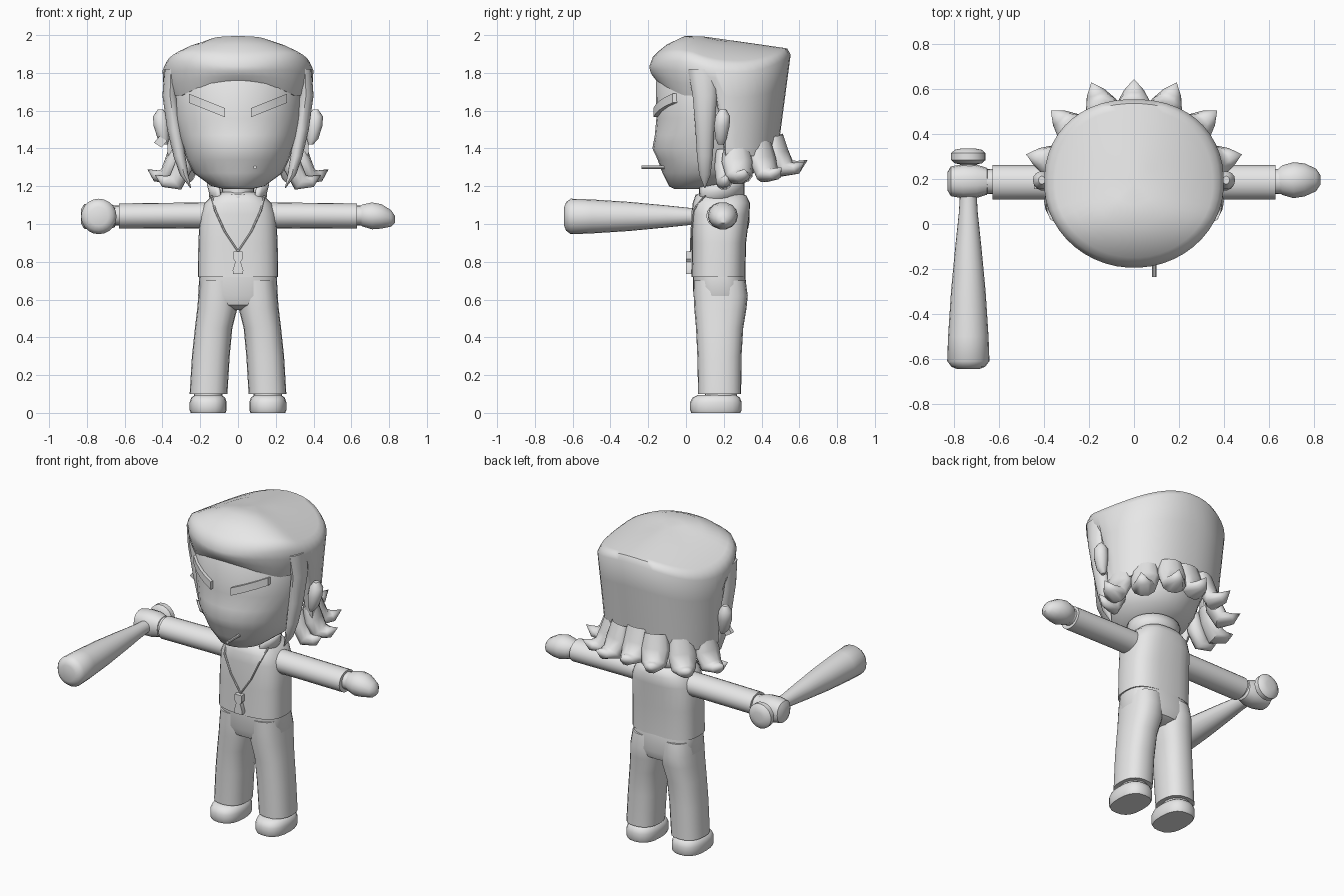
import bpy, bmesh, math
from mathutils import Vector, Matrix

grey = bpy.data.materials.new("plain grey")
grey.diffuse_color = (0.8, 0.8, 0.8, 1)


def spow(v, p):
    return math.copysign(abs(v) ** (2 / p), v)


def skin(name, rings, mirror=False, caps=True, angle=40, solid=0, closed=True):
    """Bridge a list of point rings into one surface."""
    bm = bmesh.new()
    vs = [[bm.verts.new(p) for p in r] for r in rings]
    n = len(vs[0])
    for r0, r1 in zip(vs, vs[1:]):
        for i in range(n if closed else n - 1):
            j = (i + 1) % n
            bm.faces.new((r0[i], r0[j], r1[j], r1[i]))
    if caps:
        bm.faces.new(vs[0])
        bm.faces.new(vs[-1])
    bmesh.ops.remove_doubles(bm, verts=bm.verts, dist=0.0005)
    bmesh.ops.recalc_face_normals(bm, faces=bm.faces)
    me = bpy.data.meshes.new(name)
    bm.to_mesh(me)
    bm.free()
    me.materials.append(grey)
    ob = bpy.data.objects.new(name, me)
    bpy.context.collection.objects.link(ob)
    bpy.ops.object.select_all(action='DESELECT')
    ob.select_set(True)
    bpy.context.view_layer.objects.active = ob
    bpy.ops.object.shade_smooth_by_angle(angle=math.radians(angle))
    if solid:
        ob.modifiers.new("thickness", 'SOLIDIFY').thickness = solid
    if mirror:
        ob.modifiers.new("mirror", 'MIRROR')
    return ob


def loft(name, rows, axis='z', n=20, p=2, phase=0, **kw):
    """Rows are (position on axis, centre a, centre b, radius a, radius b)."""
    rings = []
    for t, ca, cb, ra, rb in rows:
        ring = []
        for i in range(n):
            w = 2 * math.pi * i / n + phase
            a, b = ca + ra * spow(math.cos(w), p), cb + rb * spow(math.sin(w), p)
            ring.append({'x': (t, a, b), 'y': (a, t, b), 'z': (a, b, t)}[axis])
        rings.append(ring)
    return skin(name, rings, **kw)


SQ = math.pi / 4

# head: (z, front y, back y, half width)
loft("head", [(z, 0, (f + b) / 2, w, (b - f) / 2) for z, f, b, w in [
    (1.185, -.06, .08, .07), (1.20, -.09, .2, .14), (1.27, -.125, .36, .235),
    (1.34, -.15, .4, .27), (1.40, -.178, .42, .29), (1.47, -.165, .44, .315),
    (1.56, -.157, .46, .34), (1.75, -.16, .46, .345), (1.85, -.1, .43, .3)]], n=28)

# hair cap with rolled fringe and long back
def plan(a, s):
    p = 2 if math.cos(a) > 0 else 2.2
    return .4 * s * spow(math.sin(a), p), .18 - .375 * s * spow(math.cos(a), p)


def dome(x, y):
    d = y - .04
    return 2 - .14 * (x / .4) ** 2 - (.07 * d / .5 if d > 0 else .13 * (d / .23) ** 2)


N = 48
angles = [2 * math.pi * (i + .5) / N for i in range(N)]
rings = [[(*plan(a, s), dome(*plan(a, s))) for a in angles] for s in (0, .25, .5, .75, .88, .95)]
for k, inset in ((0, 0), (.3, 0), (.65, 0), (1, 0), (1, .1)):
    ring = []
    for a in angles:
        x, y = plan(a, 1)
        rim = dome(x, y) - .03
        if math.cos(a) > .05:
            bottom, s = 1.76 - .08 * min(1, (x / .33) ** 2), 1 - .1 * k * k
        else:
            bottom, s = 1.36, 1 - (.07 + .12 * math.cos(a) ** 2) * k
        ring.append((*plan(a, s - inset), rim + (bottom - rim) * k))
    rings.append(ring)
skin("hair_cap", rings, caps=False, angle=50)

# flicked hair tips around the back
def flick(name, tx, ty, tz, w, mirror):
    c = Vector((0, .18, 0))
    tip = Vector((tx, ty, 0)) - c
    out, reach = tip.normalized(), tip.length
    side = Vector((-out.y, out.x, 0))
    path = [(reach - .17, tz + .13, w * .8, .04), (reach - .15, tz + .04, w, .05),
            (reach - .11, tz - .04, w * .85, .05), (reach - .05, tz - .035, w * .5, .032),
            (reach, tz, 0, 0)]
    rings = []
    for i, (r, z, rw, rt) in enumerate(path):
        q0, q1 = path[max(i - 1, 0)], path[min(i + 1, len(path) - 1)]
        d = Vector((q1[0] - q0[0], q1[1] - q0[1])).normalized()
        nrm = out * -d.y + Vector((0, 0, d.x))
        mid = c + out * r + Vector((0, 0, z))
        rings.append([mid + side * rw * math.cos(j * math.pi / 5)
                      + nrm * rt * math.sin(j * math.pi / 5) for j in range(10)])
    skin(name, rings, mirror=mirror, caps=False, angle=60)


flick("hair_flick_back", 0, .645, 1.34, .09, False)
for i, (x, y, z) in enumerate([(.19, .63, 1.33), (.37, .505, 1.3), (.48, .31, 1.29), (.44, .21, 1.26)]):
    flick(f"hair_flick_{i + 1}", x, y, z, .085 if i < 3 else .05, True)

# long side locks
loft("side_lock", [(1.82, .355, .09, .035, .08), (1.68, .36, .1, .04, .065),
                   (1.5, .335, .1, .04, .05), (1.36, .31, .1, .032, .042),
                   (1.26, .285, .1, .022, .03), (1.19, .25, .1, .002, .002)], n=12, mirror=True)

# ears and earring
loft("ear", [(1.42, .385, .185, .012, .015), (1.45, .395, .185, .03, .03),
             (1.52, .405, .19, .042, .042), (1.57, .41, .195, .04, .04),
             (1.605, .41, .195, .015, .018)], n=14, mirror=True)
loft("earring", [(.155, -.41, 1.435, .035, .03), (.18, -.41, 1.435, .035, .03)],
     axis='y', n=4, phase=.15)

# eyebrows hugging the brow
loft("eyebrow", [(x, .15 - .315 * math.sqrt(1 - (x / .345) ** 2), 1.59 + (x - .07) * .4, .02, .034)
                 for x in (.07, .118, .165, .213, .26)],
     axis='x', n=4, phase=SQ, mirror=True)

# cigarette
loft("cigarette", [(-.235, .09, 1.3, .009, .009), (-.08, .09, 1.3, .009, .009)], axis='y', n=8)

# neck and shirt collar
loft("neck", [(1.08, 0, .17, .09, .1), (1.3, 0, .17, .08, .1)])
arc = [math.radians(-50 + 280 * i / 24) for i in range(25)]
skin("collar", [[(rx * math.cos(a), .175 + ry * math.sin(a), z + .02 * math.sin(a)) for a in arc]
                for z, rx, ry in ((1.12, .15, .135), (1.17, .155, .135), (1.21, .165, .135))],
     caps=False, closed=False, solid=.015)
loft("neck_band", [(1.125, 0, .17, .1, .12), (1.14, 0, .17, .105, .125), (1.155, 0, .17, .1, .12)])

# shirt body
loft("torso", [(.72, 0, .172, .213, .142), (.9, 0, .175, .21, .143), (1.05, 0, .183, .202, .153),
               (1.11, 0, .187, .178, .152), (1.15, 0, .185, .135, .135), (1.17, 0, .18, .09, .1)],
     n=28, p=2.8)

# necklace with pendant
loft("necklace", [(.855, 0, .025, .006, .006), (.96, .07, .029, .006, .006),
                  (1.07, .12, .037, .006, .008), (1.15, .14, .1, .006, .006)], n=6, mirror=True)
loft("pendant", [(.735, 0, .015, .037, .02), (.755, 0, .015, .04, .02), (.80, 0, .015, .02, .02),
                 (.815, 0, .015, .035, .02), (.855, 0, .015, .035, .02)],
     n=4, phase=SQ, angle=25)

# sleeves, wrists and hands
loft("sleeve", [(.14, .185, 1.045, .075, .07), (.3, .185, 1.045, .077, .068),
                (.63, .185, 1.042, .077, .067)], axis='x', mirror=True)
loft("wrist", [(.6, .188, 1.045, .055, .052), (.68, .19, 1.045, .055, .052)], axis='x', mirror=True)
loft("open_hand", [(.635, .195, 1.045, .045, .045), (.66, .195, 1.045, .066, .06),
                   (.71, .195, 1.043, .08, .073), (.76, .196, 1.04, .073, .066),
                   (.81, .196, 1.03, .05, .045), (.83, .196, 1.025, .02, .02)], axis='x', n=14)
loft("fist", [(-.83, .19, 1.04, .04, .04), (-.815, .19, 1.04, .066, .066),
              (-.76, .19, 1.04, .076, .076), (-.7, .19, 1.04, .074, .074),
              (-.655, .19, 1.04, .06, .06), (-.64, .19, 1.04, .035, .035)], axis='x', n=14, p=2.3)

# bat held forward
loft("bat", [(y, -.737, 1.04, r, r) for y, r in [
    (-.645, .05), (-.635, .075), (-.61, .094), (-.5, .09), (-.3, .077), (-.1, .058),
    (.05, .042), (.15, .036), (.265, .036), (.27, .06), (.285, .077), (.315, .077),
    (.33, .06), (.336, .03)]], axis='y')

# trousers
loft("trouser_hips", [(.725, 0, .175, .205, .139), (.62, 0, .182, .211, .143),
                      (.57, 0, .182, .18, .125), (.545, 0, .182, .08, .08)], n=28, p=2.6)
loft("trouser_leg", [(.1, .156, .178, .1, .114), (.3, .144, .177, .1, .117),
                     (.45, .129, .178, .099, .125), (.55, .11, .182, .106, .138),
                     (.62, .106, .184, .104, .143), (.7, .1, .178, .1, .138)],
     p=2.4, mirror=True)

# ankles and shoes
loft("ankle", [(.07, .157, .185, .075, .085), (.13, .157, .185, .075, .085)], mirror=True)
loft("shoe", [(0, .158, .158, .092, .13), (.015, .158, .158, .098, .137),
              (.055, .158, .158, .098, .137), (.08, .158, .16, .09, .126),
              (.095, .158, .165, .07, .1)], p=2.5, mirror=True)
